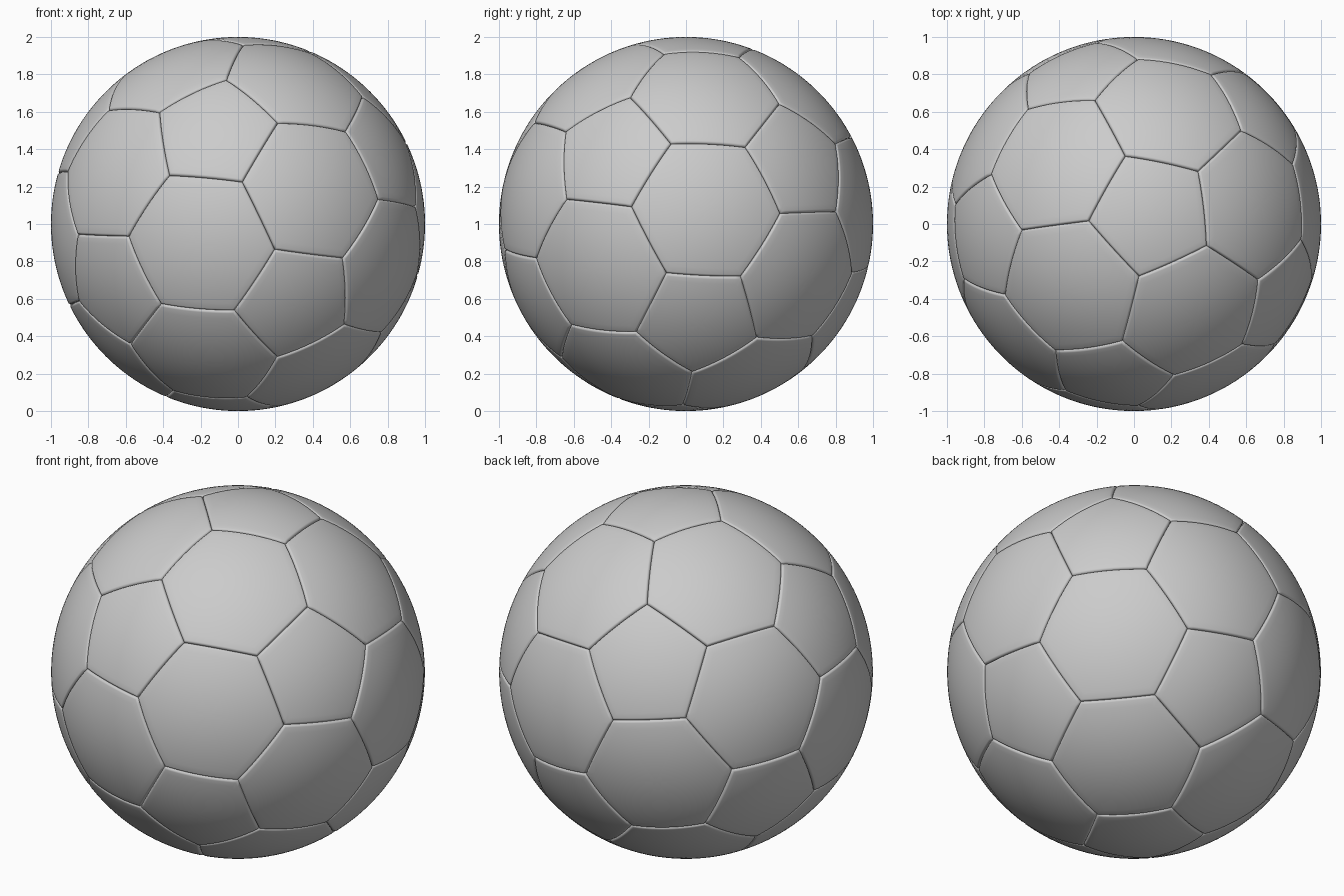
import bpy, bmesh, math
from mathutils import Vector, Matrix

cube = bpy.data.objects.get("Cube")
if cube:
    bpy.data.objects.remove(cube, do_unlink=True)

CENTRE = Vector((0, 0, 1))
GROOVE_WIDTH, GROOVE_DEPTH = 0.016, 0.016
SIDE_STEPS, INNER_RINGS, EDGE_RINGS = 14, 10, 5

# One grey for the whole ball
grey = bpy.data.materials.new("ball_grey")
colour = (0.6, 0.6, 0.6, 1)
grey.diffuse_color = colour
grey.use_nodes = True
grey.node_tree.nodes["Principled BSDF"].inputs["Base Color"].default_value = colour

# Orientation: three neighbouring pentagon centres fix the layout
a = Vector((-0.128, -0.853, 0.506))
b = Vector((0.104, 0.064, 0.993))
c = Vector((-0.841, -0.070, 0.536))


def frame(p, q, r):
    """Orthonormal axes for a triangle of unit vectors."""
    w = (p + q + r).normalized()
    u = (2 * p - q - r)
    u = (u - u.dot(w) * w).normalized()
    return Matrix((u, w.cross(u), w)).transposed()


def truncated_icosahedron():
    """Flat-faced layout of the panels, turned to the ball's orientation."""
    ico = bmesh.new()
    bmesh.ops.create_icosphere(ico, subdivisions=1, radius=1)
    tri = [v.co.copy() for v in ico.faces[:][0].verts]
    if tri[0].cross(tri[1]).dot(tri[2]) * a.cross(b).dot(c) < 0:
        tri.reverse()
    turn = frame(a, b, c) @ frame(*tri).transposed()
    layout = bmesh.new()
    for e in ico.edges:
        p, q = (v.co for v in e.verts)
        layout.verts.new(turn @ p.lerp(q, 1 / 3))
        layout.verts.new(turn @ p.lerp(q, 2 / 3))
    ico.free()
    bmesh.ops.convex_hull(layout, input=layout.verts[:])
    bmesh.ops.dissolve_limit(layout, angle_limit=math.radians(5),
                             verts=layout.verts[:], edges=layout.edges[:])
    bmesh.ops.recalc_face_normals(layout, faces=layout.faces[:])
    return layout


def add_panel(bm, corners):
    """Curved panel whose rim rolls down into the seam."""
    n = len(corners)
    mid = sum(corners, Vector()) / n
    inradius = (corners[0].lerp(corners[1], 0.5) - mid).length / mid.length
    rim = GROOVE_WIDTH / inradius
    levels = [((1 - rim) * i / INNER_RINGS, 0) for i in range(1, INNER_RINGS + 1)]
    for i in range(1, EDGE_RINGS + 1):
        angle = math.pi / 2 * i / EDGE_RINGS
        levels.append((1 - rim + rim * math.sin(angle),
                       GROOVE_DEPTH * (1 - math.cos(angle))))
    outline = [corners[k].lerp(corners[(k + 1) % n], s / SIDE_STEPS)
               for k in range(n) for s in range(SIDE_STEPS)]
    rings = [[bm.verts.new(CENTRE + mid.lerp(p, t).normalized() * (1 - drop))
              for p in outline] for t, drop in levels]
    hub = bm.verts.new(CENTRE + mid.normalized())
    count = len(outline)
    for j in range(count):
        k = (j + 1) % count
        bm.faces.new((hub, rings[0][j], rings[0][k]))
        for inner, outer in zip(rings, rings[1:]):
            bm.faces.new((inner[j], outer[j], outer[k], inner[k]))


# Pentagon and hexagon panels
layout = truncated_icosahedron()
for name, sides in (("pentagon_panels", 5), ("hexagon_panels", 6)):
    bm = bmesh.new()
    for face in layout.faces:
        if len(face.verts) == sides:
            add_panel(bm, [v.co.copy() for v in face.verts])
    mesh = bpy.data.meshes.new(name)
    bm.to_mesh(mesh)
    bm.free()
    mesh.materials.append(grey)
    mesh.shade_smooth()
    bpy.context.collection.objects.link(bpy.data.objects.new(name, mesh))
layout.free()
